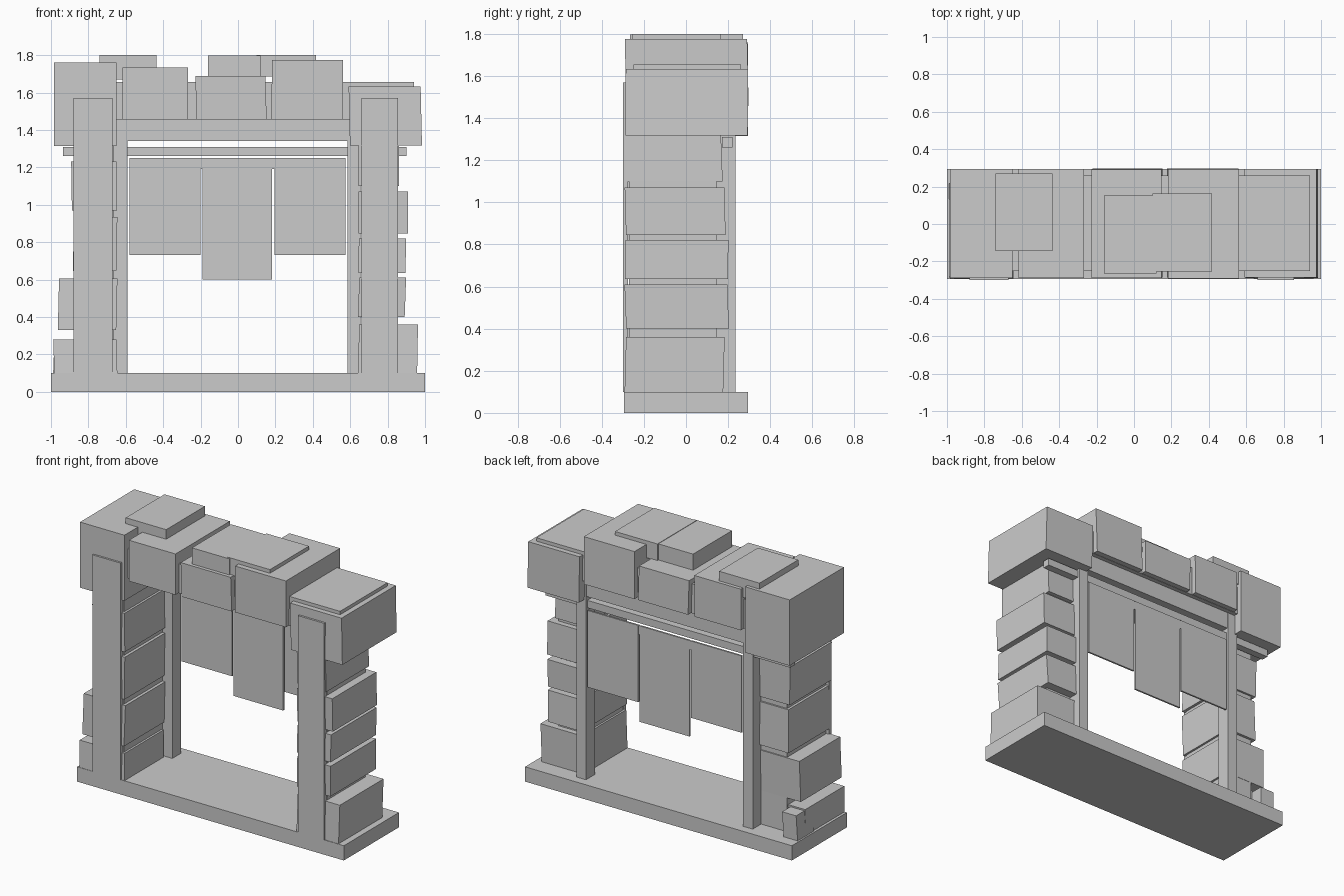
import bpy, bmesh, random
from mathutils import Vector

random.seed(4)


def box(name, x, y, z, jitter=0.0):
    """Box from min/max ranges; jitter nudges corners inward for rough stone."""
    bm = bmesh.new()
    bmesh.ops.create_cube(bm, size=1)
    c = Vector([(r[0] + r[1]) / 2 for r in (x, y, z)])
    s = [r[1] - r[0] for r in (x, y, z)]
    # one small shear per stone keeps every face flat
    kx, ky = random.uniform(-jitter, jitter), random.uniform(-jitter, jitter)
    for v in bm.verts:
        top = v.co.z * 2
        v.co = Vector([v.co[i] * s[i] for i in range(3)])
        v.co.x += kx * top
        v.co.y += ky * top
        v.co += c
    me = bpy.data.meshes.new(name)
    bm.to_mesh(me)
    bm.free()
    ob = bpy.data.objects.new(name, me)
    bpy.context.collection.objects.link(ob)
    return ob


# Floor slab
box("base_slab", (-1, 1), (-0.295, 0.295), (0, 0.1))

# Front planks, pillar cores and rear posts
for side, plank, core, post in (
        ("left", (-0.88, -0.67), (-0.86, -0.665), (-0.665, -0.59)),
        ("right", (0.66, 0.855), (0.66, 0.855), (0.585, 0.655))):
    box(side + "_front_plank", plank, (-0.3, -0.275), (0.1, 1.57))
    box(side + "_pillar_core", core, (-0.27, 0.145), (0.1, 1.46))
    box(side + "_rear_post", post, (0.14, 0.235), (0.1, 1.45))

# Pillar stones: outer x, back y, bottom z, top z
left = [(-0.985, 0.13, 0.1, 0.28), (-0.96, 0.15, 0.33, 0.605),
        (-0.88, 0.16, 0.645, 0.935), (-0.89, 0.16, 0.97, 1.23)]
right = [(0.96, 0.18, 0.1, 0.36), (0.895, 0.2, 0.4, 0.61),
         (0.897, 0.2, 0.635, 0.82), (0.91, 0.185, 0.845, 1.07),
         (0.86, 0.17, 1.1, 1.32)]
for i, (x, y, z0, z1) in enumerate(left):
    box(f"left_pillar_stone_{i}", (x, -0.648), (-0.288, y), (z0, z1), 0.005)
for i, (x, y, z0, z1) in enumerate(right):
    box(f"right_pillar_stone_{i}", (0.645, x), (-0.288, y), (z0, z1), 0.005)
box("left_corner_stone", (-0.985, -0.88), (0.05, 0.22), (0.1, 0.27), 0.004)

# Lintel: core, rear beam and curtain rail
box("lintel_core", (-0.94, 0.94), (-0.25, 0.26), (1.455, 1.655))
box("rear_beam", (-0.65, 0.6), (0.14, 0.23), (1.34, 1.455))
box("curtain_rail", (-0.935, 0.9), (0.17, 0.22), (1.26, 1.31))

# Lintel stones
for name, x, z in (
        ("left_cap_stone", (-0.983, -0.65), (1.315, 1.76)),
        ("lintel_stone_1", (-0.617, -0.268), (1.457, 1.735)),
        ("lintel_stone_2", (-0.225, 0.15), (1.457, 1.688)),
        ("lintel_stone_3", (0.18, 0.56), (1.457, 1.775)),
        ("right_cap_stone", (0.595, 0.98), (1.318, 1.632))):
    box(name, x, (-0.287, 0.294), z, 0.004)

# Thin roof plates on top of the stones
box("roof_plate_left", (-0.74, -0.437), (-0.145, 0.27), (1.67, 1.8))
box("roof_plate_middle", (-0.16, 0.12), (-0.265, 0.153), (1.685, 1.797))
box("roof_plate_right", (0.1, 0.418), (-0.255, 0.163), (1.685, 1.8))

# Hanging cloth strips joined by a narrow top band
for i, (x, z) in enumerate((((-0.58, -0.2), 0.73), ((-0.19, 0.183), 0.6),
                            ((0.195, 0.575), 0.73))):
    box(f"cloth_strip_{i}", x, (0.222, 0.234), (z, 1.25))
box("cloth_top_band", (-0.58, 0.575), (0.224, 0.232), (1.19, 1.249))
